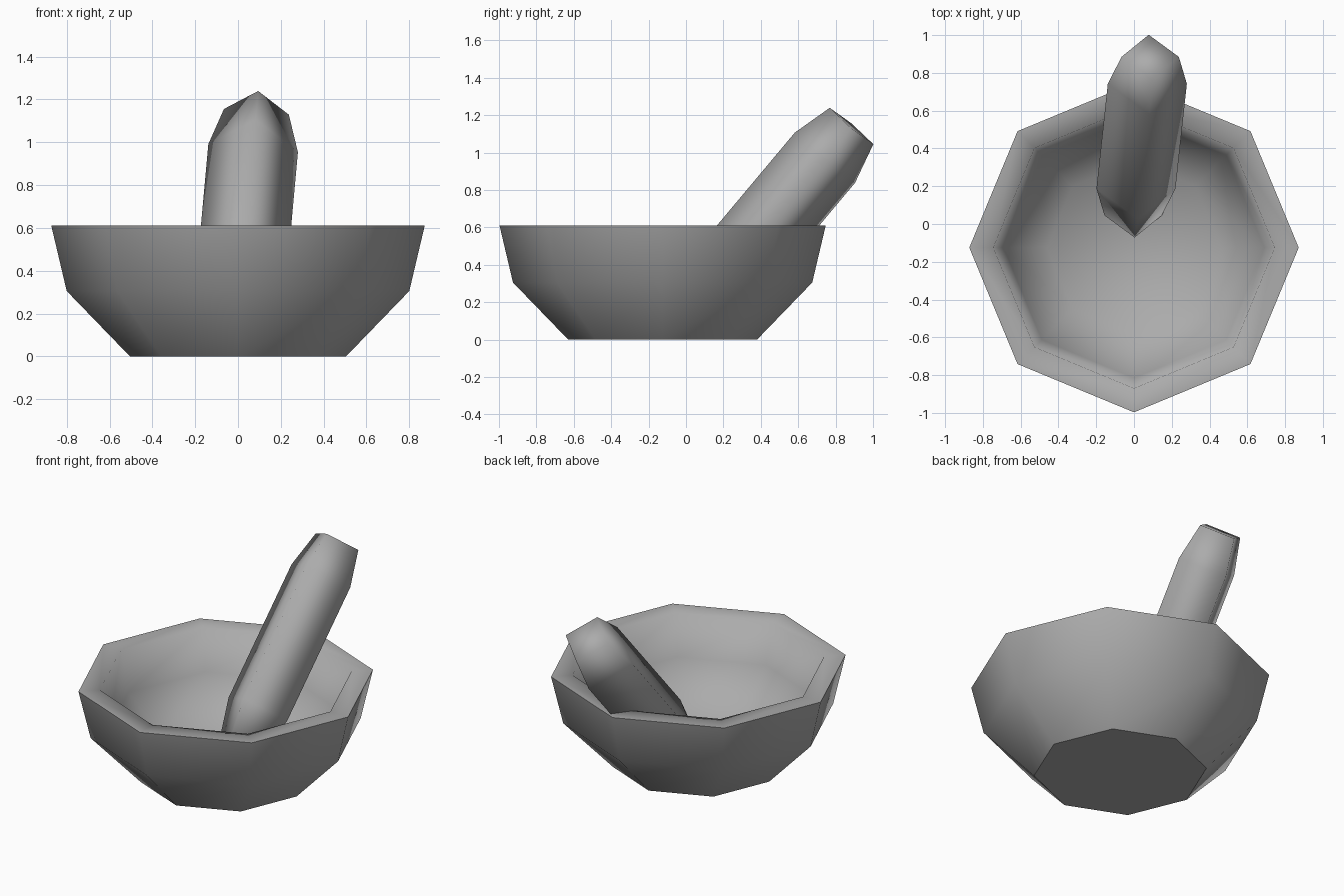
import bpy, bmesh, math
from mathutils import Vector

cube = bpy.data.objects.get("Cube")
if cube:
    bpy.data.objects.remove(cube, do_unlink=True)

stone = bpy.data.materials.new("grey_stone")
stone.use_nodes = True
colour = (0.41, 0.41, 0.41, 1)
stone.diffuse_color = colour
stone.node_tree.nodes["Principled BSDF"].inputs["Base Color"].default_value = colour


def lathe(name, rings, sides, u, v, sharp_rings=()):
    """Skin a list of (centre, radius) rings lying in the u-v plane, capping both ends."""
    bm = bmesh.new()
    loops = []
    for centre, radius in rings:
        angles = [math.tau * i / sides for i in range(sides)]
        loops.append([bm.verts.new(centre + radius * (u * math.cos(a) + v * math.sin(a)))
                      for a in angles])
    for low, high in zip(loops, loops[1:]):
        for i in range(sides):
            j = (i + 1) % sides
            bm.faces.new((low[i], low[j], high[j], high[i]))
    bm.faces.new(loops[0][::-1])
    bm.faces.new(loops[-1])
    bmesh.ops.recalc_face_normals(bm, faces=bm.faces)
    for face in bm.faces:
        face.smooth = True
    for r in sharp_rings:
        for i in range(sides):
            bm.edges.get((loops[r][i], loops[r][(i + 1) % sides])).smooth = False
    mesh = bpy.data.meshes.new(name)
    bm.to_mesh(mesh)
    bm.free()
    mesh.materials.append(stone)
    obj = bpy.data.objects.new(name, mesh)
    bpy.context.collection.objects.link(obj)
    return obj


# Bowl: outside wall, flat rim, then inside wall down to the floor
profile = [(0.505, 0), (0.80, 0.305), (0.872, 0.61),
           (0.745, 0.61), (0.69, 0.35), (0.46, 0.12)]
lathe("mortar_bowl", [(Vector((0, -0.125, z)), r) for r, z in profile], 8,
      Vector((1, 0, 0)), Vector((0, 1, 0)), sharp_rings=(0, 2))

# Pestle: square bar with tapered ends, leaning on the back rim
bottom = Vector((-0.005, 0.045, 0.14))
top = Vector((0.086, 0.885, 1.142))
axis = (top - bottom).normalized()
side = Vector((1, 0, -0.085))
side = (side - axis * side.dot(axis)).normalized()
up = axis.cross(side)
taper = axis * 0.222
lathe("pestle", [(bottom, 0.152), (bottom + taper, 0.21),
                 (top - taper, 0.21), (top, 0.152)], 4, side, up)
